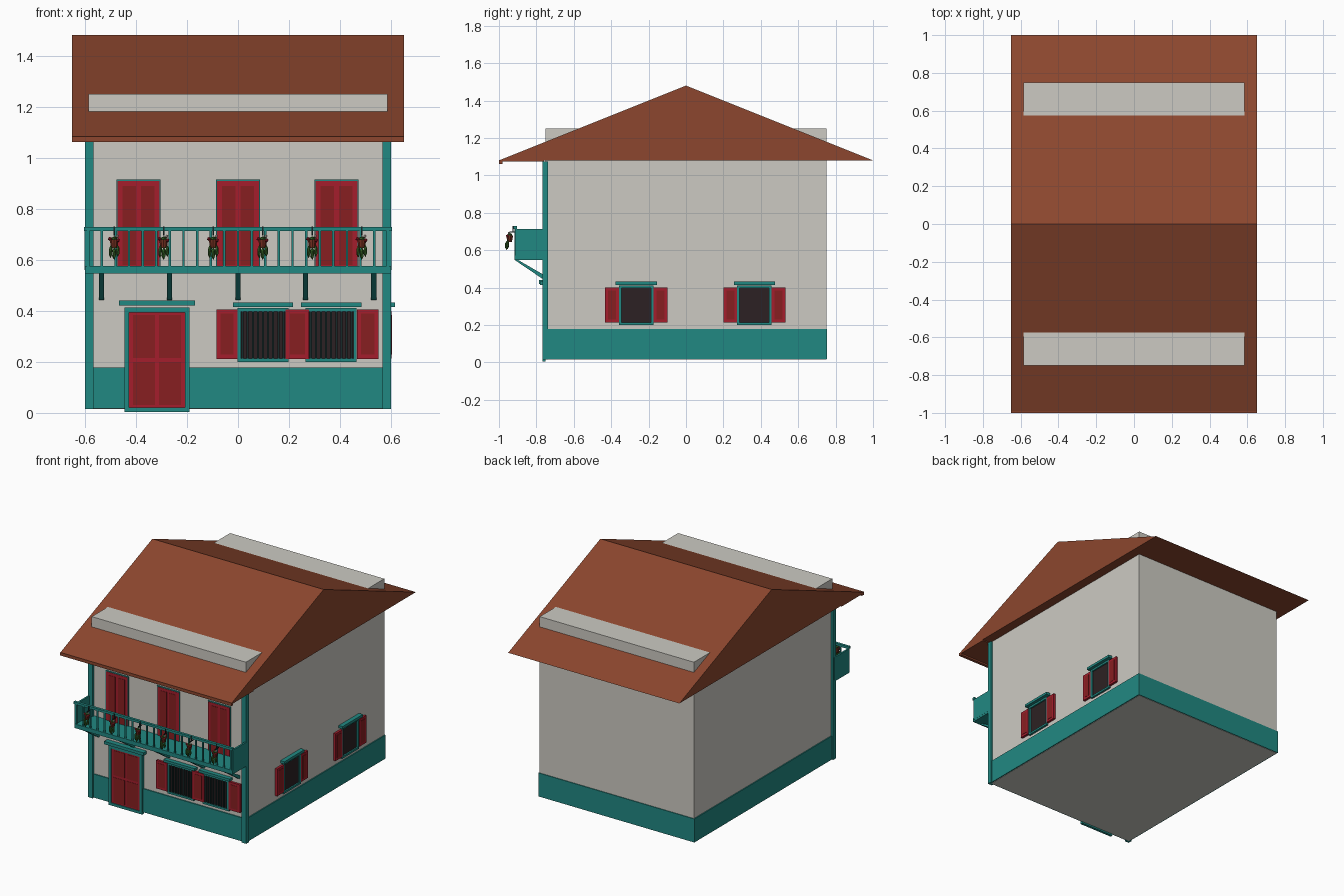
import bpy, bmesh, math
from mathutils import Vector, Matrix

if "Cube" in bpy.data.objects:
    bpy.data.objects.remove(bpy.data.objects["Cube"], do_unlink=True)


def material(name, rgb):
    m = bpy.data.materials.new(name)
    m.use_nodes = True
    col = tuple((c / 255) ** 2.2 for c in rgb) + (1,)
    m.diffuse_color = col
    m.node_tree.nodes["Principled BSDF"].inputs["Base Color"].default_value = col
    return m


ROOF = material("roof brown", (139, 72, 50))
WALL = material("plaster grey", (203, 201, 193))
TEAL = material("teal paint", (38, 135, 129))
RED = material("shutter red", (163, 35, 48))
PANEL = material("panel dark red", (134, 36, 38))
GLASS = material("window dark", (48, 38, 40))
POT = material("pot terracotta", (120, 52, 38))
LEAF = material("leaf green", (52, 92, 40))
PETAL = material("petal white", (205, 190, 180))
IRON = material("iron dark", (28, 46, 46))

FRONT, SIDE = -0.75, 0.585   # wall planes


def finish(name, bm, mat):
    bmesh.ops.recalc_face_normals(bm, faces=bm.faces)
    me = bpy.data.meshes.new(name)
    bm.to_mesh(me)
    bm.free()
    me.materials.append(mat)
    ob = bpy.data.objects.new(name, me)
    bpy.context.collection.objects.link(ob)
    return ob


def boxes(name, mat, *spans):
    """One object made of boxes; each span is (x0, x1, y0, y1, z0, z1)."""
    bm = bmesh.new()
    for s in spans:
        lo, hi = Vector(s[0::2]), Vector(s[1::2])
        size = Matrix.Diagonal((hi - lo).to_4d())
        bmesh.ops.create_cube(bm, size=1, matrix=Matrix.Translation((lo + hi) / 2) @ size)
    return finish(name, bm, mat)


def prism(name, mat, profile, ranges):
    """Extrude a (y, z) profile along each x range."""
    bm = bmesh.new()
    for x0, x1 in ranges:
        face = bm.faces.new([bm.verts.new((x0, y, z)) for y, z in profile])
        new = bmesh.ops.extrude_face_region(bm, geom=[face])["geom"]
        bmesh.ops.translate(bm, vec=(x1 - x0, 0, 0),
                            verts=[v for v in new if isinstance(v, bmesh.types.BMVert)])
    return finish(name, bm, mat)


def on_front(u0, u1, z0, z1, depth, base=0.0):
    return (u0, u1, FRONT - depth, FRONT - base, z0, z1)


def on_side(u0, u1, z0, z1, depth, base=0.0):
    return (SIDE + base, SIDE + depth, u0, u1, z0, z1)


def leaf_panels(name, place, u0, u1, z0, z1, depth, cols=1, rows=1, gap=0.016):
    """Red joinery with darker raised panels."""
    boxes(name, RED, place(u0, u1, z0, z1, depth))
    w, h = (u1 - u0 - gap) / cols, (z1 - z0 - gap) / rows
    cells = []
    for i in range(cols):
        for j in range(rows):
            a, b = u0 + gap + i * w, z0 + gap + j * h
            cells.append(place(a, a + w - gap, b, b + h - gap, depth + .002, depth - .001))
    boxes(name + "_panels", PANEL, *cells)


def frame(name, place, u0, u1, z0, z1, t, depth):
    boxes(name, TEAL, place(u0, u0 + t, z0, z1, depth), place(u1 - t, u1, z0, z1, depth),
          place(u0 + t, u1 - t, z1 - t, z1, depth), place(u0 + t, u1 - t, z0, z0 + t, depth))


def window(name, place, c, half, bars):
    boxes(name + "_glass", GLASS, place(c - half, c + half, .2, .41, .004))
    frame(name + "_frame", place, c - half, c + half, .2, .41, .013, .014)
    boxes(name + "_lintel", TEAL, place(c - half - .018, c + half + .018, .415, .432, .03))
    if bars:
        n = 9
        step = 2 * half / (n + 1)
        boxes(name + "_bars", IRON, *[place(c - half + step * i - .004, c - half + step * i + .004,
                                            .21, .4, .012, .006) for i in range(1, n + 1)])


# House shell
boxes("walls", WALL, (-SIDE, SIDE, FRONT, -FRONT, .015, 1.25))
boxes("plinth", TEAL, (-.592, .592, -.757, .755, .017, .178))
prism("roof", ROOF, [(-1, 1.08), (1, 1.08), (0, 1.48)], [(-.65, .65)])
prism("eave_boards", ROOF, [(-1, 1.083), (-.76, 1.083), (-.76, 1.073), (-.98, 1.073),
                            (-.98, 1.062), (-1, 1.062)], [(-.65, .65)])
boxes("corner_posts", TEAL, *[(s * .6 - .017 - s * .017, s * .6 + .017 - s * .017, -.768, -.738, .015, 1.075)
                              for s in (-1, 1)])

# Upper balcony doors
for i, c in enumerate((-.39, 0, .386)):
    leaf_panels(f"balcony_door_{i}", on_front, c - .082, c + .082, .56, .908, .008, 2, 1, .02)
    boxes(f"balcony_door_frame_{i}", TEAL, on_front(c - .086, c + .086, .56, .914, .006))

# Entrance door
frame("door_frame", on_front, -.445, -.19, .004, .412, .018, .018)
leaf_panels("entrance_door", on_front, -.427, -.208, .015, .4, .012, 2, 2)
boxes("door_lintel", TEAL, on_front(-.466, -.168, .42, .44, .035))

# Ground floor windows and their shutters
for i, c in enumerate((.098, .365)):
    window(f"front_window_{i}", on_front, c, .1, True)
for i, (a, b) in enumerate(((-.085, -.002), (.187, .278), (.466, .55))):
    leaf_panels(f"front_shutter_{i}", on_front, a, b, .212, .405, .016)
for i, c in enumerate((-.266, .366)):
    window(f"side_window_{i}", on_side, c, .092, False)
    for k in (-1, 1):
        m = c + k * .129
        leaf_panels(f"side_shutter_{i}_{k}", on_side, m - .037, m + .037, .213, .4, .016)

# Balcony
boxes("balcony_floor", TEAL, (-.6, .6, -.918, FRONT, .547, .575))
boxes("balcony_sides", TEAL, *[(s * .595 - .006, s * .595 + .006, -.912, FRONT, .56, .712) for s in (-1, 1)])
boxes("balcony_rail", TEAL, (-.603, .603, -.922, -.904, .712, .728))
count = 23
boxes("balusters", TEAL, *[(x - .0045, x + .0045, -.917, -.908, .57, .715)
                           for x in (-.587 + 1.174 * i / (count - 1) for i in range(count))])
prism("balcony_brackets", TEAL, [(-.918, .549), (-.9, .549), (-.75, .462), (-.75, .442), (-.76, .442)],
      [(x - .01, x + .01) for x in (-.535, -.268, 0, .265, .532)])

# Hanging flower pots: terracotta cone, trailing leaves, blossoms
for i in range(6):
    x, y = -.485 + .194 * i, -.943

    def blobs(name, mat, parts):
        bm = bmesh.new()
        for dx, dy, z, r, h in parts:
            m = Matrix.Translation((x + dx, y + dy, z)) @ Matrix.Diagonal((r, r, h, 1))
            bmesh.ops.create_icosphere(bm, subdivisions=1, radius=1, matrix=m)
        finish(f"{name}_{i}", bm, mat)

    bm = bmesh.new()
    bmesh.ops.create_cone(bm, cap_ends=True, segments=10, radius1=.012, radius2=.019, depth=.034,
                          matrix=Matrix.Translation((x, y, .662)))
    finish(f"flower_pot_{i}", bm, POT)
    blobs("trailing_leaves", LEAF, [(-.014, -.01, .632, .008, .026), (0, -.016, .625, .009, .026),
                                    (.014, -.01, .634, .008, .024), (0, .002, .682, .014, .01)])
    blobs("red_blossoms", RED, [(-.017, -.004, .682, .008, .008), (.015, -.012, .676, .008, .008)])
    blobs("white_blossoms", PETAL, [(.012, -.004, .692, .007, .007)])
    boxes(f"pot_hook_{i}", IRON, (x - .003, x + .003, y, -.904, .694, .7),
          (x - .003, x + .003, -.927, -.921, .694, .73))
